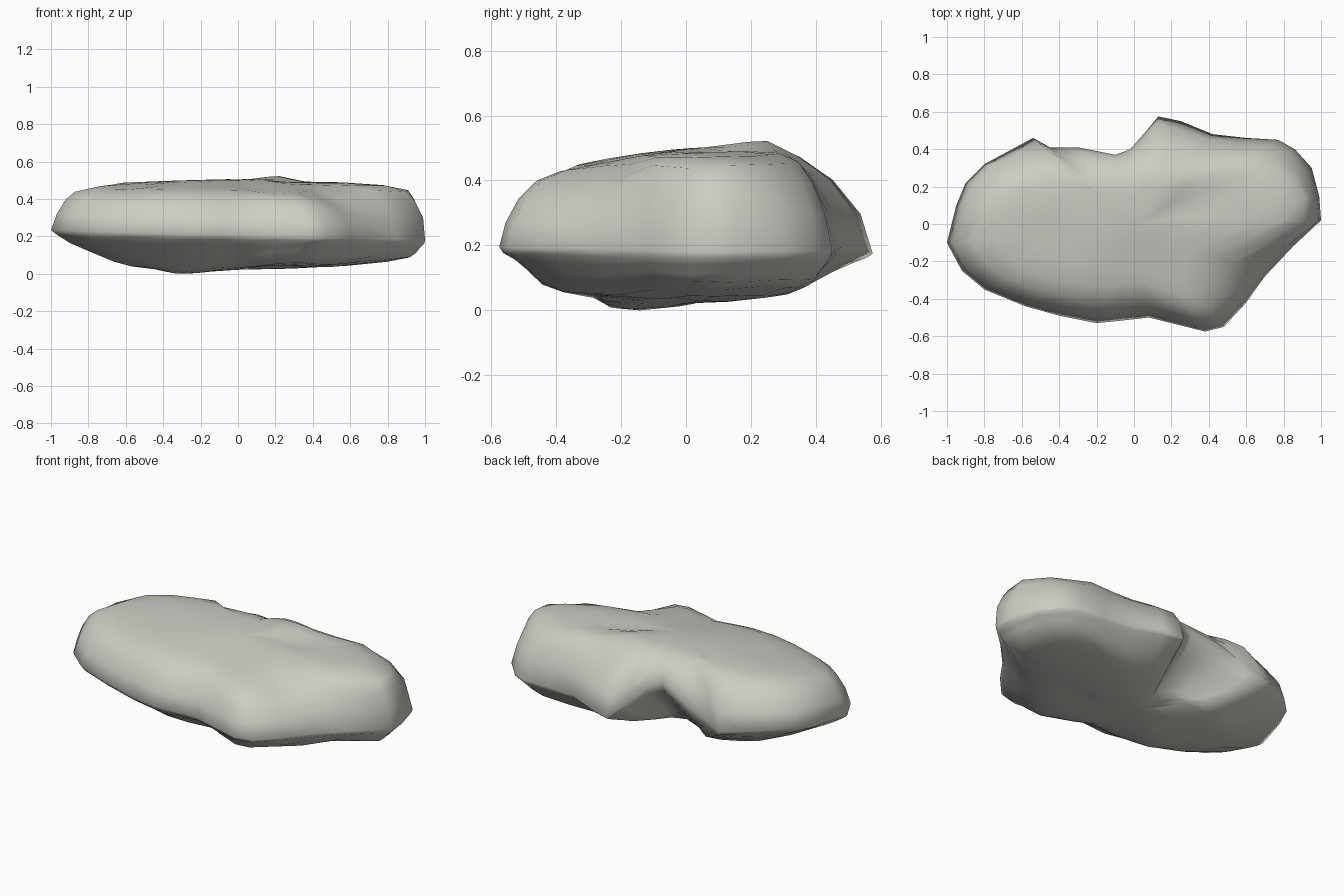
import bpy, bmesh, math, random
from mathutils import Vector

random.seed(4)
cube = bpy.data.objects.get("Cube")
if cube:
    bpy.data.objects.remove(cube)

# Plan outline of the boulder, clockwise from the narrow end
OUTLINE = [(-1, -.1), (-.95, .1), (-.9, .22), (-.8, .32), (-.65, .4), (-.54, .46),
           (-.45, .41), (-.3, .41), (-.1, .37), (-.02, .4), (.06, .49), (.13, .575),
           (.25, .55), (.42, .48), (.6, .46), (.77, .45), (.86, .4), (.95, .3),
           (.99, .15), (1, .02), (.85, -.12), (.7, -.28), (.6, -.42), (.48, -.55),
           (.38, -.575), (.2, -.53), (.08, -.5), (-.1, -.52), (-.2, -.53),
           (-.4, -.49), (-.58, -.44), (-.8, -.35), (-.92, -.25)]


def bump(p, x, y, size, height):
    return height * math.exp(-((p.x - x) ** 2 + (p.y - y) ** 2) / size ** 2)


# Gently crowned top with worn hollows
def top_height(p):
    z = .51 + .06 * p.y - .25 * p.y ** 2 - .05 * p.x ** 2
    for dent in ((.52, -.25, .13, -.05), (.32, .12, .1, -.03),
                 (.1, -.25, .2, -.02), (-.55, -.1, .15, -.012),
                 (.22, .22, .12, .025)):
        z += bump(p, *dent)
    return z


# Rounded underside, lowest towards the narrow end
def bottom_height(p):
    z = .025 + .07 * p.x ** 2 + .25 * p.y ** 2
    for swell in ((-.3, -.17, .15, -.03), (-.12, .25, .15, .08), (.2, -.1, .15, .03),
                  (.1, .4, .15, .03), (.75, -.12, .15, .03)):
        z += bump(p, *swell)
    return z


# The widest line rises at the narrow end and arches over the rear notch
def rim_height(p):
    return .215 - .025 * p.x + bump(p, -.13, .38, .2, .17) \
        + bump(p, -.85, .25, .25, .03) + bump(p, .13, .58, .12, -.04)


# One ring: inset distance, then shrink, then blend from rim to the top or underside
def ring(bm, inset, shrink, blend, upper):
    verts = []
    for point in OUTLINE:
        p = Vector(point)
        rim = rim_height(p)
        if upper:
            width = .95 + 1.3 * max(0, p.y) + bump(p, .65, -.32, .2, .5) \
                + bump(p, -.12, .38, .2, -.6) + bump(p, 1, .15, .2, -.55)
        else:
            width = 1 - .6 * p.x
        q = p * (1 - inset * width / p.length) * shrink
        goal = top_height(q) if upper else bottom_height(q)
        z = rim + (goal - rim) * blend
        if inset and shrink > .8:
            z += random.uniform(-.004, .004)
            q *= random.uniform(.99, 1.008)
        verts.append(bm.verts.new((q.x, q.y, z)))
    return verts


def bridge(bm, low, high):
    for i in range(len(low)):
        j = (i + 1) % len(low)
        bm.faces.new((low[i], low[j], high[j], high[i]))


bm = bmesh.new()
rim = ring(bm, 0, 1, 0, True)
upper_rings = [(.025, 1, .42), (.075, 1, .76), (.14, 1, .93), (.16, .87, 1),
               (.16, .65, 1), (.16, .4, 1), (.16, .2, 1)]
lower_rings = [(.02, 1, .2), (.07, 1, .42), (.13, 1, .66), (.21, 1, .9),
               (.22, .88, 1), (.22, .65, 1), (.22, .35, 1)]
for rings, upper in ((upper_rings, True), (lower_rings, False)):
    last = rim
    for inset, shrink, blend in rings:
        new = ring(bm, inset, shrink, blend, upper)
        bridge(bm, last, new)
        last = new
    # Close the middle with a fan
    centre = Vector((0, 0))
    z = top_height(centre) if upper else bottom_height(centre)
    hub = bm.verts.new((0, 0, z))
    for i, v in enumerate(last):
        bm.faces.new((v, last[(i + 1) % len(last)], hub))
bmesh.ops.recalc_face_normals(bm, faces=bm.faces)

# Stand the stone on the ground
lowest = min(v.co.z for v in bm.verts)
bmesh.ops.translate(bm, verts=bm.verts, vec=(0, 0, -lowest))
mesh = bpy.data.meshes.new("boulder")
bm.to_mesh(mesh)
bm.free()
boulder = bpy.data.objects.new("boulder", mesh)
bpy.context.collection.objects.link(boulder)

# Pale grey stone
stone = bpy.data.materials.new("pale_grey_stone")
stone.use_nodes = True
colour = (.6, .61, .55, 1)
stone.diffuse_color = colour
stone.node_tree.nodes["Principled BSDF"].inputs["Base Color"].default_value = colour
mesh.materials.append(stone)

bpy.context.view_layer.objects.active = boulder
boulder.select_set(True)
bpy.ops.object.shade_smooth_by_angle(angle=math.radians(80))
